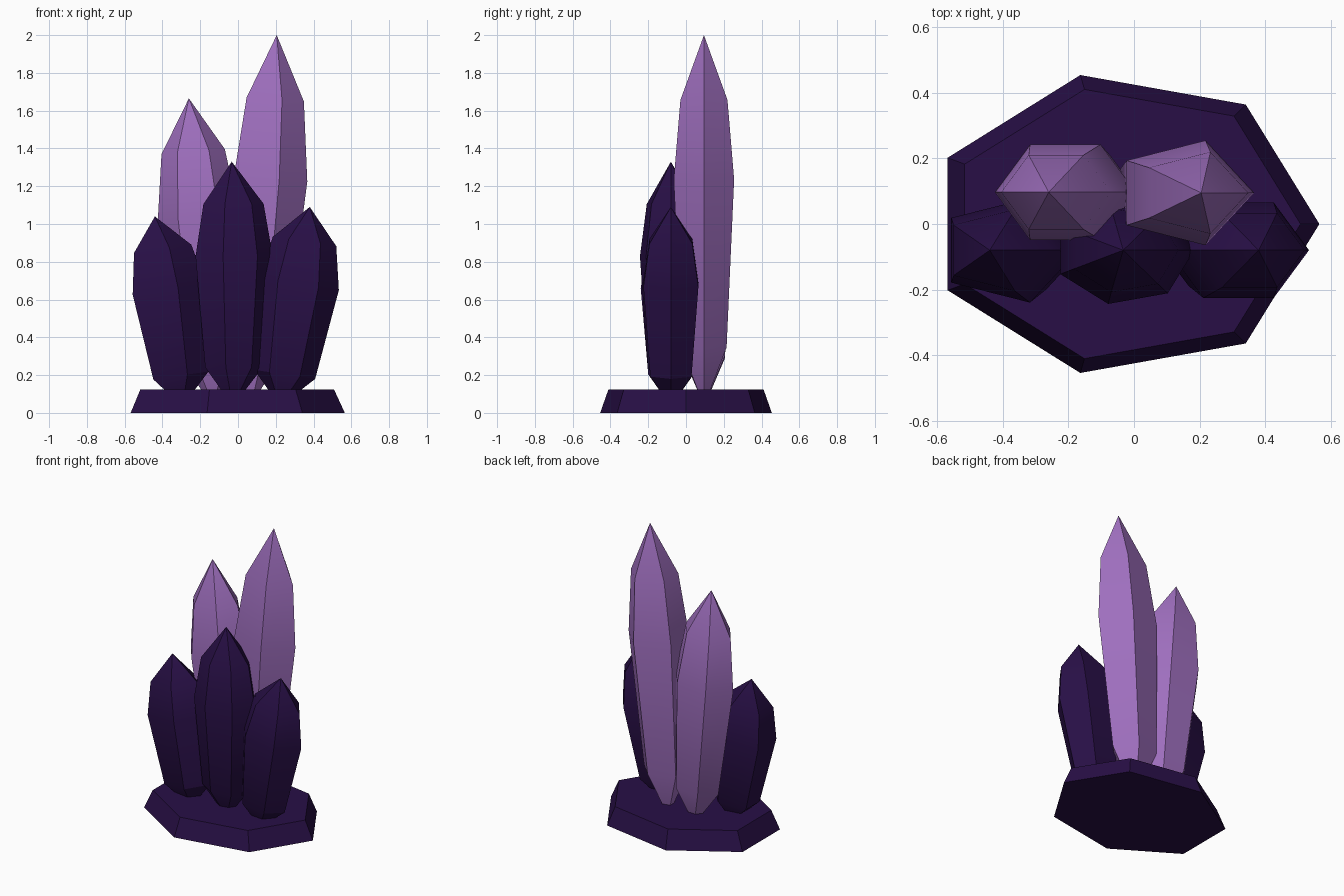
import bpy
import bmesh
import math

if "Cube" in bpy.data.objects:
    bpy.data.objects.remove(bpy.data.objects["Cube"], do_unlink=True)

STRETCH = 1.28   # everything is wider along x than along y
ROOT_Z = 0.035   # crystal roots are buried in the plinth


def make_material(name, rgb):
    mat = bpy.data.materials.new(name)
    mat.use_nodes = True
    color = (*rgb, 1.0)
    mat.diffuse_color = color
    bsdf = next(n for n in mat.node_tree.nodes if n.type == "BSDF_PRINCIPLED")
    bsdf.inputs["Base Color"].default_value = color
    return mat


def finish(name, bm, mat):
    bmesh.ops.recalc_face_normals(bm, faces=bm.faces)
    mesh = bpy.data.meshes.new(name)
    bm.to_mesh(mesh)
    bm.free()
    mesh.materials.append(mat)
    obj = bpy.data.objects.new(name, mesh)
    bpy.context.collection.objects.link(obj)
    bpy.ops.object.select_all(action="DESELECT")
    obj.select_set(True)
    bpy.context.view_layer.objects.active = obj
    bpy.ops.object.shade_smooth_by_angle(angle=math.radians(30))
    return obj


def add_ring(bm, sides, radius, center, lean=0.0):
    """Stretched polygon with a corner on +x, tilted to follow the lean."""
    ring = []
    for i in range(sides):
        a = math.tau * i / sides
        dx = STRETCH * radius * math.cos(a)
        ring.append(bm.verts.new((center[0] + dx,
                                  center[1] + radius * math.sin(a),
                                  center[2] - lean * dx)))
    return ring


def bridge(bm, low, high):
    n = len(low)
    for i in range(n):
        j = (i + 1) % n
        bm.faces.new((low[i], low[j], high[j], high[i]))


def fan(bm, ring, tip):
    n = len(ring)
    for i in range(n):
        bm.faces.new((ring[i], ring[(i + 1) % n], tip))


# (fraction of the height, radius) for the three rings of every crystal
PROFILE = [(0.16, 0.126), (0.613, 0.168), (0.827, 0.131)]


def crystal(name, sides, tip_x, y, tip_z, lean, mat):
    bm = bmesh.new()

    def axis(t):
        z = ROOT_Z + t * (tip_z - ROOT_Z)
        return (tip_x - lean * (tip_z - z), y, z)

    rings = [add_ring(bm, sides, r, axis(t), lean) for t, r in PROFILE]
    for low, high in zip(rings, rings[1:]):
        bridge(bm, low, high)
    fan(bm, rings[0], bm.verts.new(axis(0)))
    fan(bm, rings[-1], bm.verts.new(axis(1)))
    return finish(name, bm, mat)


dark = make_material("dark violet", (0.0212, 0.0048, 0.0612))
light = make_material("light amethyst", (0.345, 0.158, 0.515))

# Seven-sided plinth with sloping sides
bm = bmesh.new()
bottom = add_ring(bm, 7, 0.466, (-0.031, 0, 0))
top = add_ring(bm, 7, 0.421, (-0.031, 0, 0.125))
bridge(bm, bottom, top)
bm.faces.new(bottom)
bm.faces.new(top)
finish("plinth", bm, dark)

# Two tall pale crystals behind, three dark ones in front
crystal("tall_back_crystal", 5, 0.205, 0.095, 2.0, 0.07, light)
crystal("short_back_crystal", 6, -0.26, 0.097, 1.665, -0.08, light)
crystal("front_right_crystal", 5, -0.44, -0.08, 1.04, -0.145, dark)
crystal("front_middle_crystal", 7, -0.033, -0.08, 1.33, -0.004, dark)
crystal("front_left_crystal", 6, 0.38, -0.08, 1.09, 0.15, dark)
